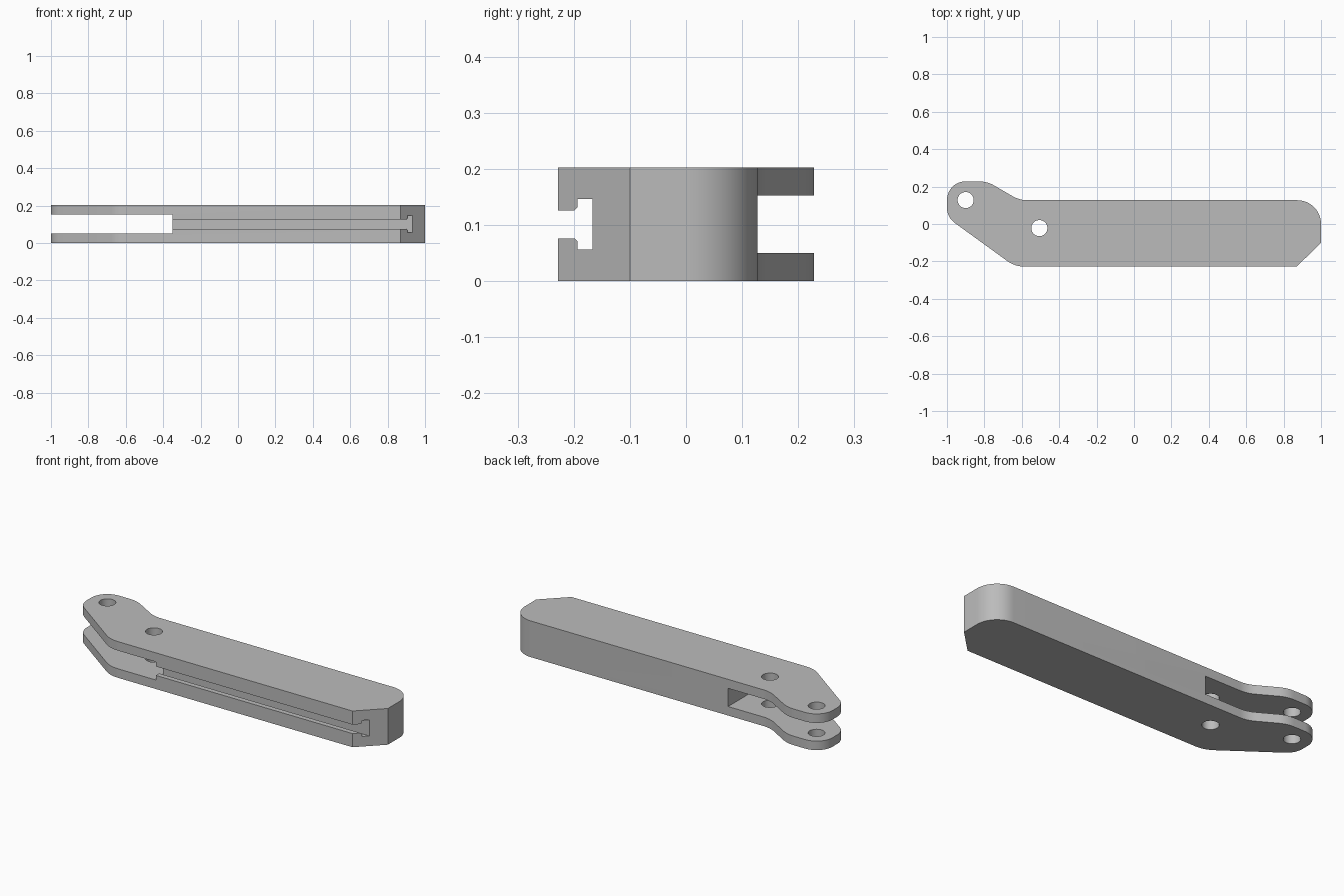
import bpy, bmesh, math
from mathutils import Vector, Matrix

if "Cube" in bpy.data.objects:
    bpy.data.objects.remove(bpy.data.objects["Cube"], do_unlink=True)

HEIGHT = 0.203
MID = HEIGHT / 2

grey = bpy.data.materials.new("plain grey")
grey.use_nodes = True
grey.diffuse_color = (0.5, 0.5, 0.5, 1)
grey.node_tree.nodes["Principled BSDF"].inputs["Base Color"].default_value = (0.5, 0.5, 0.5, 1)


def rounded(corners, steps=12):
    """Fillet a closed outline given as (x, y, radius) corners."""
    out = []
    for i, (x, y, r) in enumerate(corners):
        p = Vector((x, y))
        if r == 0:
            out.append(p)
            continue
        a = (Vector(corners[i - 1][:2]) - p).normalized()
        b = (Vector(corners[(i + 1) % len(corners)][:2]) - p).normalized()
        half = a.angle(b) / 2
        centre = p + (a + b).normalized() * r / math.sin(half)
        start = p + a * r / math.tan(half) - centre
        end = p + b * r / math.tan(half) - centre
        sweep = start.angle_signed(end)
        for k in range(steps + 1):
            out.append(centre + Matrix.Rotation(-sweep * k / steps, 2) @ start)
    return out


def prism(name, points, depth):
    """Extrude a flat outline, given as 3D points, along a vector."""
    bm = bmesh.new()
    face = bm.faces.new([bm.verts.new(p) for p in points])
    top = bmesh.ops.extrude_face_region(bm, geom=[face])["geom"]
    bmesh.ops.translate(bm, vec=depth, verts=[v for v in top if isinstance(v, bmesh.types.BMVert)])
    bmesh.ops.recalc_face_normals(bm, faces=bm.faces)
    mesh = bpy.data.meshes.new(name)
    bm.to_mesh(mesh)
    bm.free()
    mesh.materials.append(grey)
    obj = bpy.data.objects.new(name, mesh)
    bpy.context.collection.objects.link(obj)
    return obj


# Arm body: outline seen from above, counter-clockwise
outline = [
    (0.87, -0.228, 0), (1, -0.10, 0), (1, 0.127, 0.127),
    (-0.612, 0.127, 0.16), (-0.786, 0.228, 0.16), (-1, 0.228, 0.1),
    (-1, 0.036, 0.1), (-0.636, -0.228, 0.16),
]
arm = prism("lever_arm", [(p.x, p.y, 0) for p in rounded(outline)], (0, 0, HEIGHT))

# Fork gap between the two prongs
gap = [(-1.2, -0.4), (-0.35, -0.4), (-0.35, 0.4), (-1.2, 0.4)]
cutters = [prism("fork_gap_cutter", [(x, y, MID - 0.051) for x, y in gap], (0, 0, 0.102))]

# T-shaped groove along the front edge
side = [(-0.3, 0.025), (-0.199, 0.025), (-0.193, 0.031), (-0.193, 0.045), (-0.167, 0.045)]
groove = [(-0.45, y, MID - h) for y, h in side] + [(-0.45, y, MID + h) for y, h in reversed(side)]
cutters.append(prism("groove_cutter", groove, (1.6, 0, 0)))

# Pin holes
for name, x, y in (("end_hole_cutter", -0.9, 0.128), ("inner_hole_cutter", -0.506, -0.022)):
    ring = [(x + 0.043 * math.cos(t), y + 0.043 * math.sin(t), -0.1)
            for t in (math.tau * k / 48 for k in range(48))]
    cutters.append(prism(name, ring, (0, 0, 0.4)))

# Cut, apply and tidy up
bpy.context.view_layer.objects.active = arm
arm.select_set(True)
for cutter in cutters:
    cutter.hide_render = True
    mod = arm.modifiers.new(cutter.name, "BOOLEAN")
    mod.operation = "DIFFERENCE"
    mod.solver = "EXACT"
    mod.object = cutter
    bpy.ops.object.modifier_apply(modifier=mod.name)
    bpy.data.objects.remove(cutter, do_unlink=True)
bpy.ops.object.shade_smooth_by_angle(angle=math.radians(25))
